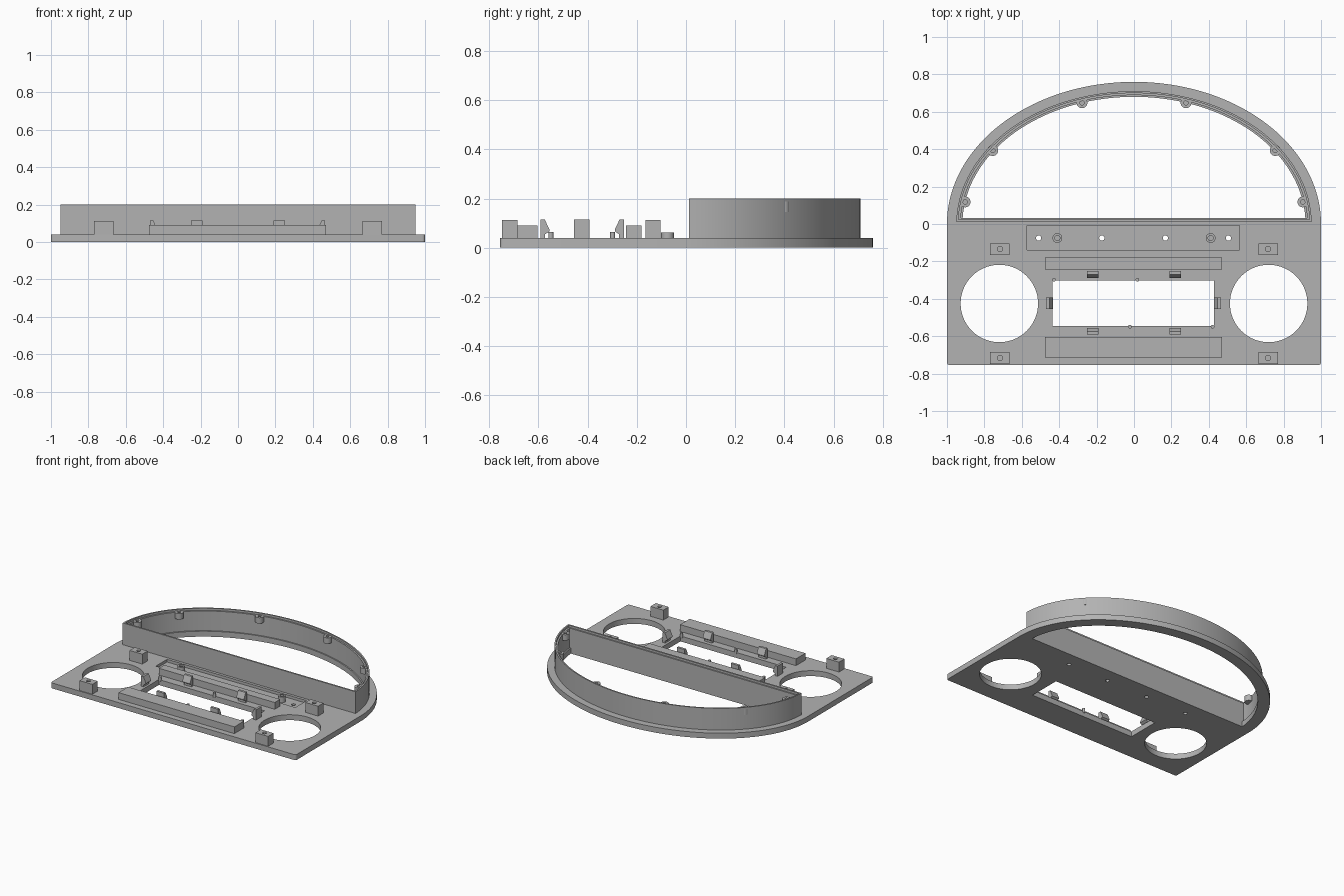
import bpy, bmesh, math

cube = bpy.data.objects.get("Cube")
if cube:
    bpy.data.objects.remove(cube, do_unlink=True)

grey = bpy.data.materials.new("plain grey")
grey.use_nodes = True
grey.diffuse_color = (0.45, 0.45, 0.45, 1)
grey.node_tree.nodes["Principled BSDF"].inputs["Base Color"].default_value = (0.45, 0.45, 0.45, 1)

PLATE_TOP = 0.04
WALL_TOP = 0.2
LEDGE = 0.185


def prism(name, outline, z0, z1):
    """Extrude a flat outline from z0 up to z1."""
    bm = bmesh.new()
    base = bm.faces.new([bm.verts.new((x, y, z0)) for x, y in outline])
    top = bmesh.ops.extrude_face_region(bm, geom=[base])["geom"]
    bmesh.ops.translate(bm, vec=(0, 0, z1 - z0),
                        verts=[g for g in top if isinstance(g, bmesh.types.BMVert)])
    bmesh.ops.recalc_face_normals(bm, faces=bm.faces)
    mesh = bpy.data.meshes.new(name)
    bm.to_mesh(mesh)
    bm.free()
    mesh.materials.append(grey)
    obj = bpy.data.objects.new(name, mesh)
    bpy.context.collection.objects.link(obj)
    return obj


def rect(x0, x1, y0, y1):
    return [(x0, y0), (x1, y0), (x1, y1), (x0, y1)]


def circle(x, y, r, n=24):
    return [(x + r * math.cos(math.tau * i / n), y + r * math.sin(math.tau * i / n))
            for i in range(n)]


def dome(a, b, y0, n=72):
    """Half ellipse about the origin, closed by a straight line at y0."""
    start = math.asin(max(y0, 0) / b)
    step = (math.pi - 2 * start) / n
    return [(a * math.cos(start + i * step), b * math.sin(start + i * step))
            for i in range(n + 1)]


def cut(obj, cutters):
    """Subtract the cutters, keep the result and discard the cutters."""
    for c in cutters:
        c.hide_render = True
        mod = obj.modifiers.new("cut", "BOOLEAN")
        mod.operation = "DIFFERENCE"
        mod.solver = "EXACT"
        mod.object = c
    graph = bpy.context.evaluated_depsgraph_get()
    graph.update()
    mesh = bpy.data.meshes.new_from_object(obj.evaluated_get(graph))
    obj.modifiers.clear()
    obj.data = mesh
    for c in cutters:
        bpy.data.objects.remove(c, do_unlink=True)


def smooth(obj):
    bpy.ops.object.select_all(action="DESELECT")
    obj.select_set(True)
    bpy.context.view_layer.objects.active = obj
    bpy.ops.object.shade_smooth_by_angle(angle=math.radians(30))


def hole(x, y, r, z0, z1, n=24):
    return prism("hole_cutter", circle(x, y, r, n), z0, z1)


# Face plate: domed back, straight front with small rounded corners
R = 0.015
outline = dome(1.0, 0.76, 0)
for cx, start in ((-1 + R, math.pi), (1 - R, 1.5 * math.pi)):
    outline += [(cx + R * math.cos(start + i * math.pi / 8),
                 -0.755 + R + R * math.sin(start + i * math.pi / 8)) for i in range(5)]
plate = prism("face_plate", outline, 0, PLATE_TOP)
cutters = [
    prism("dome_cutter", dome(0.917, 0.68, 0.033), -0.1, 0.1),
    prism("window_cutter", rect(-0.435, 0.427, -0.545, -0.302), -0.1, 0.1),
    prism("recess_cutter", rect(-0.573, 0.565, -0.14, -0.008), 0.02, 0.1),
]
cutters += [hole(s * 0.72, -0.425, 0.207, -0.1, 0.1, 64) for s in (-1, 1)]
cutters += [hole(x, -0.075, 0.014, -0.1, 0.015 + 0.1) for x in (-0.51, -0.172, 0.168, 0.505)]
cut(plate, cutters)
smooth(plate)

# Raised wall around the dome, with a stepped inner ledge
wall = prism("dome_wall", dome(0.95, 0.71, 0.012), PLATE_TOP, WALL_TOP)
cut(wall, [prism("inside_cutter", dome(0.927, 0.689, 0.033), 0, 0.3),
           prism("ledge_cutter", dome(0.939, 0.7, 0.024), LEDGE, 0.3)])
smooth(wall)

# Screw bosses on the inside of the wall
for side, word in ((-1, "right"), (1, "left")):
    for i, (x, y) in enumerate(((0.278, 0.648), (0.755, 0.393), (0.903, 0.118))):
        boss = prism(f"{word}_wall_boss_{i + 1}", circle(side * x, y, 0.029), 0.145, LEDGE + 0.003)
        cut(boss, [hole(side * x, y, 0.012, 0.155, 0.3)])
        smooth(boss)

# Mounting blocks and recess posts
for side, word in ((-1, "right"), (1, "left")):
    for y0, y1, place in ((-0.748, -0.685, "front"), (-0.165, -0.103, "back")):
        x = side * 0.717
        block = prism(f"{place}_{word}_mounting_block",
                      rect(x - 0.052, x + 0.052, y0, y1), PLATE_TOP, 0.113)
        cut(block, [hole(x, (y0 + y1) / 2, 0.014, 0.06, 0.3)])
        smooth(block)
    post = prism(f"{word}_recess_post", circle(side * 0.41, -0.075, 0.026), 0.02, 0.062)
    cut(post, [hole(side * 0.41, -0.075, 0.014, 0.03, 0.3)])
    smooth(post)

# Stiffening bars
prism("back_bar", rect(-0.475, 0.47, -0.243, -0.18), PLATE_TOP, 0.09)
prism("front_bar", rect(-0.475, 0.47, -0.713, -0.603), PLATE_TOP, 0.09)

# Locating pins at the window edges
for i, (x, y) in enumerate(((-0.427, -0.298), (0.018, -0.298), (-0.022, -0.549), (0.42, -0.549))):
    smooth(prism(f"locating_pin_{i + 1}", circle(x, y, 0.01, 16), 0.03, 0.065))

# Snap clips: a hooked profile (distance towards the window, height)
HOOK = [(0, 0), (0, 0.075), (0.018, 0.075), (0.037, 0.034), (0.037, 0.026), (0.02, 0.015), (0.02, 0)]


def clip(name, x, y, turn):
    obj = prism(name, HOOK, -0.031, 0.031)
    for v in obj.data.vertices:
        d, h, w = v.co
        v.co = (w, d, h)
    obj.location = (x, y, PLATE_TOP)
    obj.rotation_euler.z = turn


for side, word in ((-1, "right"), (1, "left")):
    clip(f"front_{word}_clip", side * 0.22, -0.592, 0)
    clip(f"back_{word}_clip", side * 0.22, -0.252, math.pi)
    clip(f"side_{word}_clip", side * 0.468 - 0.003, -0.424, side * math.pi / 2)
